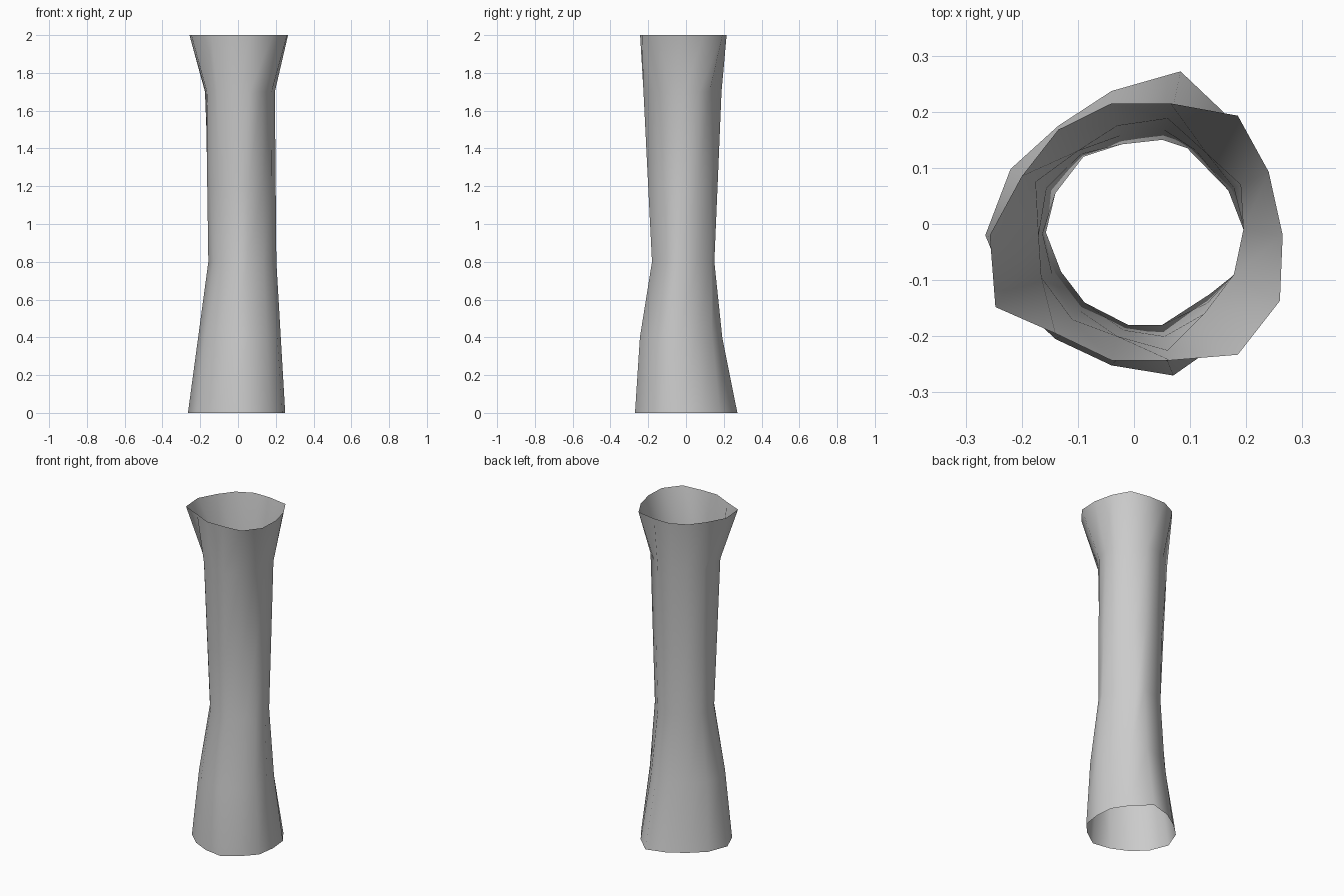
import bpy, bmesh

# Measured 14-sided cross-sections, counter-clockwise from +x
foot = [(.25, -.02), (.24, .09), (.18, .18), (.083, .272), (-.04, .237), (-.135, .175), (-.22, .098),
        (-.265, -.02), (-.22, -.13), (-.14, -.205), (-.04, -.252), (.07, -.27), (.17, -.2), (.235, -.13)]
waist = [(.203, -.03), (.168, .06), (.095, .135), (.05, .15), (-.022, .142), (-.09, .12), (-.14, .055),
         (-.157, -.015), (-.13, -.085), (-.088, -.14), (-.01, -.18), (.05, -.18), (.135, -.125), (.18, -.09)]
neck = [(.195, -.01), (.19, .07), (.13, .125), (.06, .188), (-.03, .175), (-.1, .13), (-.175, .075),
        (-.17, -.02), (-.165, -.095), (-.11, -.17), (-.03, -.2), (.06, -.225), (.125, -.16), (.178, -.09)]
rim = [(.265, -.02), (.24, .093), (.185, .193), (.065, .215), (-.04, .215), (-.135, .168), (-.2, .085),
       (-.257, -.02), (-.247, -.148), (-.14, -.195), (-.04, -.243), (.065, -.243), (.185, -.233), (.26, -.137)]


def blend(a, b, t, dy=0):
    return [(p[0] + (q[0] - p[0]) * t, p[1] + (q[1] - p[1]) * t + dy) for p, q in zip(a, b)]


levels = [(0, foot), (.4, blend(foot, waist, .5, -.019)), (.8, waist),
          (1.2, blend(waist, neck, .45)), (1.7, neck), (2, rim)]

# Open tube skinned through the sections
bm = bmesh.new()
rings = [[bm.verts.new((x, y, z)) for x, y in section] for z, section in levels]
n = len(foot)
for low, high in zip(rings, rings[1:]):
    for i in range(n):
        j = (i + 1) % n
        bm.faces.new((low[i], low[j], high[j], high[i])).smooth = True
mesh = bpy.data.meshes.new("hollow_trunk")
bm.to_mesh(mesh)
bm.free()
bpy.context.collection.objects.link(bpy.data.objects.new("hollow_trunk", mesh))
